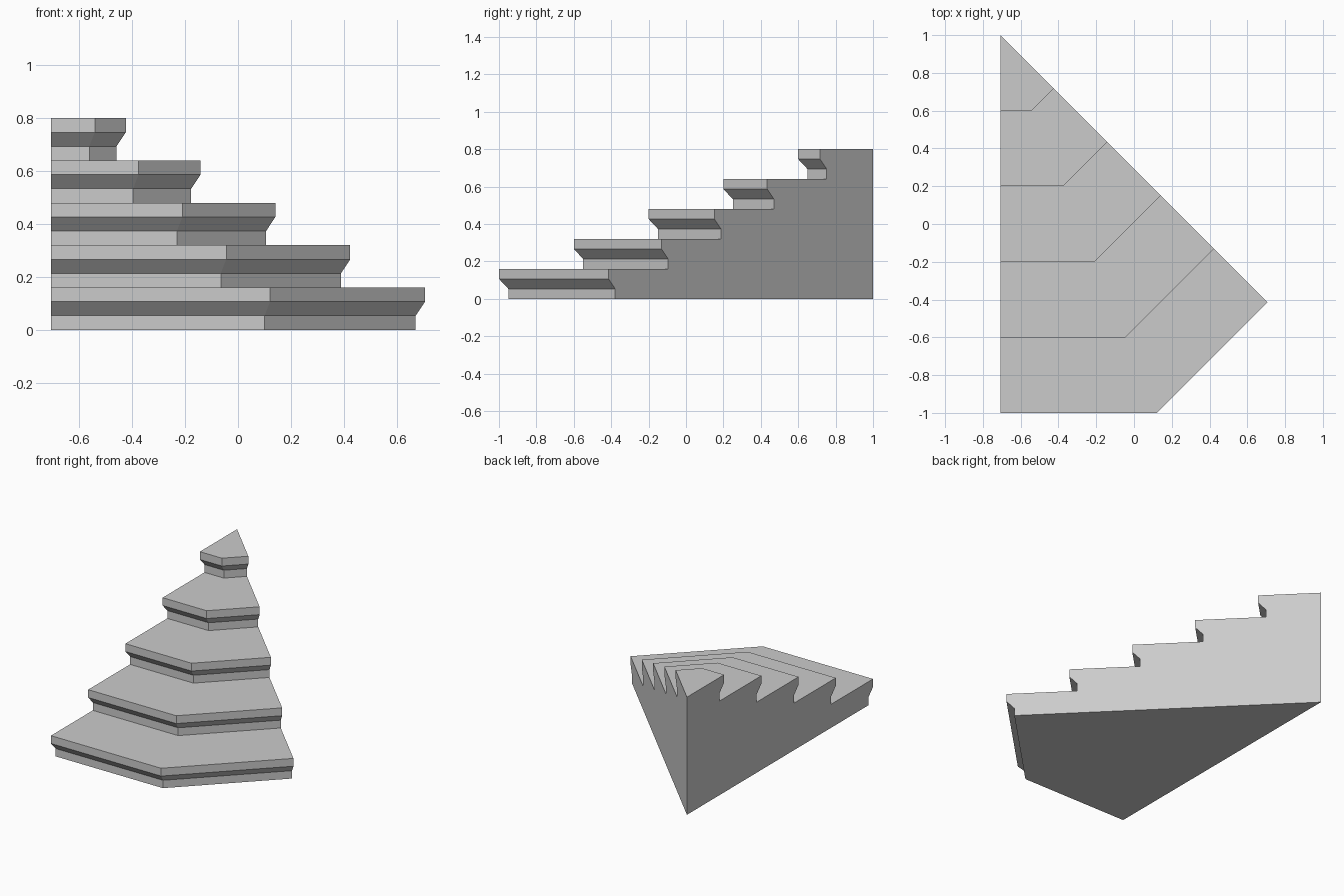
import bpy
import bmesh
import math

cube = bpy.data.objects.get("Cube")
if cube:
    bpy.data.objects.remove(cube, do_unlink=True)

STEPS = 5
RISE = 0.16
GOING = 0.4
NOSING = 0.05
CORNER = (-math.sqrt(0.5), 1.0)

stone = bpy.data.materials.new("light grey stone")
stone.use_nodes = True
grey = (0.6, 0.6, 0.6, 1.0)
stone.diffuse_color = grey
stone.node_tree.nodes["Principled BSDF"].inputs["Base Color"].default_value = grey

# Stair profile as (distance from the inner corner, height), with sloped nosings
profile = []
for i in range(STEPS):
    edge = GOING * (STEPS - i)
    base = RISE * i
    profile += [(edge - NOSING, base), (edge - NOSING, base + RISE / 3),
                (edge, base + RISE * 2 / 3), (edge, base + RISE)]

bm = bmesh.new()
axis_low = bm.verts.new((*CORNER, 0))
axis_high = bm.verts.new((*CORNER, RISE * STEPS))


def sweep_profile(angle, stretch):
    """Place the profile along one direction fanning out from the inner corner."""
    dx, dy = math.sin(angle) * stretch, -math.cos(angle) * stretch
    return [bm.verts.new((CORNER[0] + d * dx, CORNER[1] + d * dy, z))
            for d, z in profile]


# Two straight flights meeting at a mitre, an eighth of a turn in total
half = math.radians(22.5)
fans = [sweep_profile(0, 1), sweep_profile(half, 1 / math.cos(half)),
        sweep_profile(2 * half, 1)]

# Treads, risers and nosings
for a, b in zip(fans, fans[1:]):
    for j in range(len(profile) - 1):
        bm.faces.new((a[j], b[j], b[j + 1], a[j + 1]))

# Flat side walls, top landing and underside
for fan in (fans[0], fans[-1]):
    bm.faces.new([axis_low] + fan + [axis_high])
bm.faces.new([axis_high] + [fan[-1] for fan in fans])
bm.faces.new([axis_low] + [fan[0] for fan in fans])
bmesh.ops.recalc_face_normals(bm, faces=bm.faces)

mesh = bpy.data.meshes.new("corner_stairs")
bm.to_mesh(mesh)
bm.free()
mesh.materials.append(stone)
stairs = bpy.data.objects.new("corner_stairs", mesh)
bpy.context.collection.objects.link(stairs)
